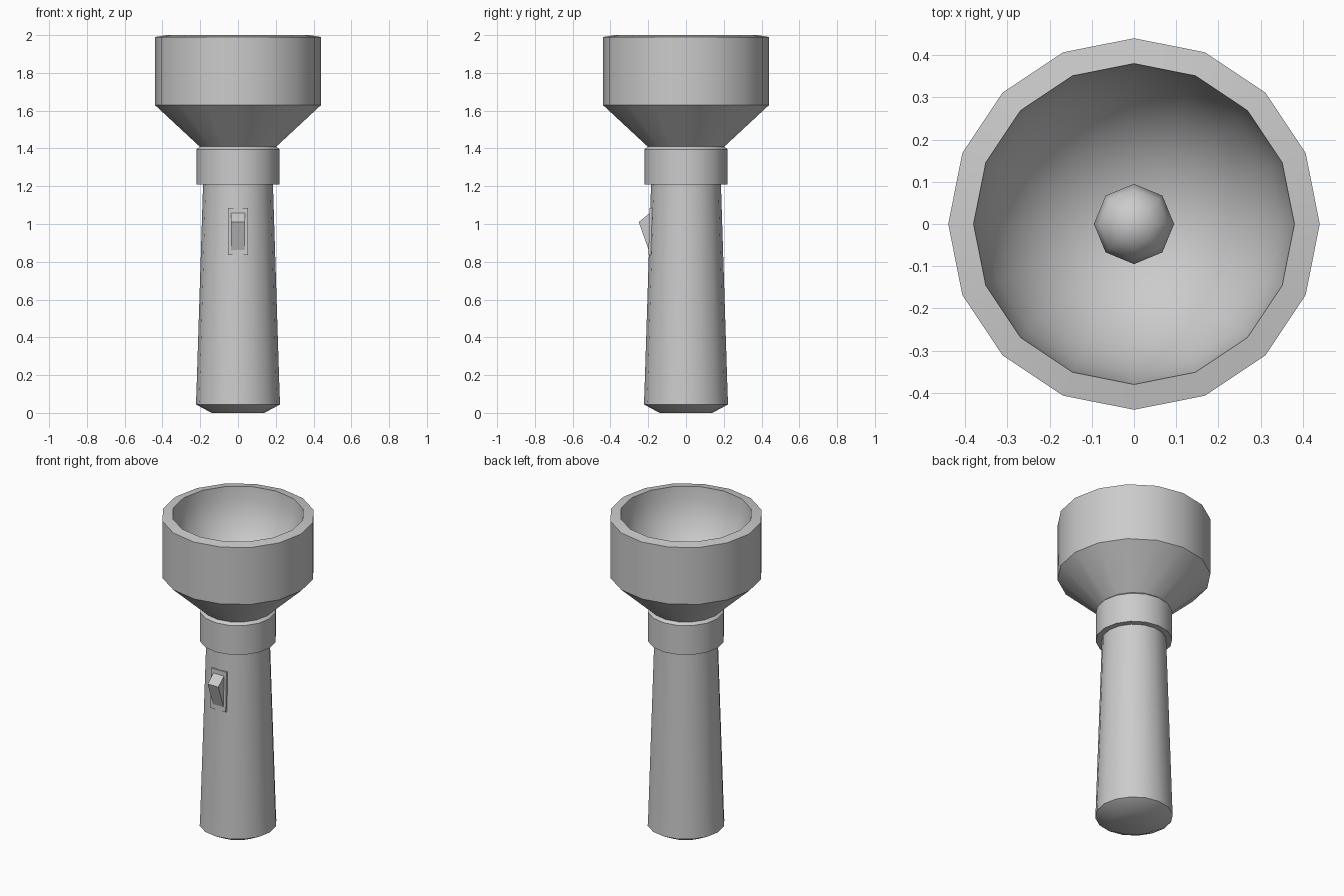
import bpy, bmesh, math
from math import cos, sin, pi

if "Cube" in bpy.data.objects:
    bpy.data.objects.remove(bpy.data.objects["Cube"])


def finish(name, bm, smooth=True, angle=30):
    bmesh.ops.recalc_face_normals(bm, faces=bm.faces[:])
    me = bpy.data.meshes.new(name)
    bm.to_mesh(me)
    bm.free()
    ob = bpy.data.objects.new(name, me)
    bpy.context.collection.objects.link(ob)
    if smooth:
        bpy.ops.object.select_all(action='DESELECT')
        ob.select_set(True)
        bpy.context.view_layer.objects.active = ob
        bpy.ops.object.shade_smooth_by_angle(angle=math.radians(angle))
    return ob


def lathe(name, profile, sides=16, flip=False):
    """Revolve (radius, z) points around z; radius 0 makes a pole."""
    bm = bmesh.new()
    rings = []
    for r, z in profile:
        n = sides if r > 0 else 1
        rings.append([bm.verts.new((r * cos(2 * pi * i / sides),
                                    r * sin(2 * pi * i / sides), z)) for i in range(n)])
    for a, b in zip(rings, rings[1:]):
        for i in range(sides):
            j = (i + 1) % sides
            quad = [a[i % len(a)], a[j % len(a)], b[j % len(b)], b[i % len(b)]]
            bm.faces.new(list(dict.fromkeys(quad)))
    ob = finish(name, bm)
    # open shells: make sure the faces point outward
    if flip:
        ob.data.flip_normals()
    return ob


def side_extrude(name, outline, half_width):
    """Extrude a (y, z) outline symmetrically along x."""
    bm = bmesh.new()
    face = bm.faces.new([bm.verts.new((-half_width, y, z)) for y, z in outline])
    ext = bmesh.ops.extrude_face_region(bm, geom=[face])['geom']
    bmesh.ops.translate(bm, vec=(2 * half_width, 0, 0),
                        verts=[v for v in ext if isinstance(v, bmesh.types.BMVert)])
    return finish(name, bm, smooth=False)


# Tapered grip with chamfered butt
lathe("handle", [(0, 0), (0.14, 0), (0.223, 0.045), (0.22, 0.11), (0.185, 1.21)])

# Collar between grip and head
lathe("collar", [(0.185, 1.21), (0.22, 1.21), (0.22, 1.395), (0.203, 1.41)])

# Flared head, rim and hollow reflector bowl
bowl = [(0.38 * cos(a), 2.0 - 0.42 * sin(a)) for a in (i * pi / 16 for i in range(8))]
lathe("head", [(0.203, 1.41), (0.44, 1.63), (0.44, 1.99)] + bowl + [(0, 1.58)])

# Bulb at the bottom of the bowl
bm = bmesh.new()
bmesh.ops.create_uvsphere(bm, u_segments=8, v_segments=6, radius=0.095)
bmesh.ops.translate(bm, vec=(0, 0, 1.66), verts=bm.verts[:])
finish("bulb", bm, angle=60)

# Switch plate and rocker on the front of the grip
side_extrude("switch_plate", [(-0.192, 1.085), (-0.199, 0.835), (-0.16, 0.835), (-0.16, 1.085)], 0.053)
side_extrude("switch_rocker", [(-0.19, 1.06), (-0.25, 1.01), (-0.197, 0.86), (-0.17, 0.86), (-0.17, 1.06)], 0.037)
